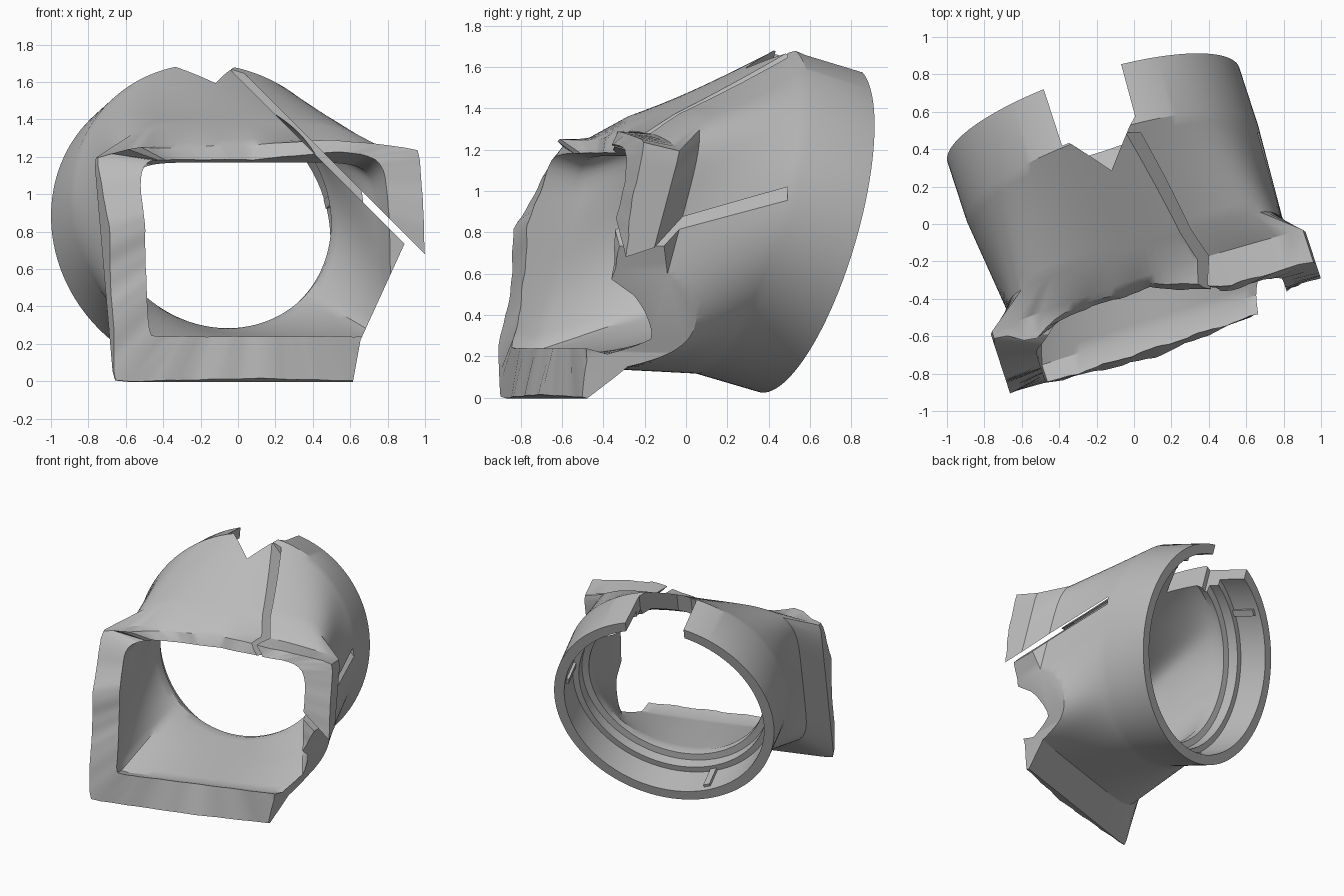
import bpy, bmesh, math
from mathutils import Vector, Matrix

if "Cube" in bpy.data.objects:
    bpy.data.objects.remove(bpy.data.objects["Cube"], do_unlink=True)

grey = bpy.data.materials.new("plain grey")
grey.use_nodes = True
grey.diffuse_color = (0.5, 0.5, 0.5, 1)
grey.node_tree.nodes["Principled BSDF"].inputs["Base Color"].default_value = (0.5, 0.5, 0.5, 1)

# Tilted frame of the duct: right, up and axis, with the origin at the rear rim
right = Vector((0.951, 0.31, 0)).normalized()
axis = Vector((-0.3, 0.92, -0.27))
axis = (axis - right * axis.dot(right)).normalized()
up = right.cross(axis)
origin = Vector((-0.217, 0.583, 0.815))
N = 128


def place(r, u, a):
    return origin + right * r + up * u + axis * a


def new_object(name, bm):
    bmesh.ops.recalc_face_normals(bm, faces=bm.faces)
    mesh = bpy.data.meshes.new(name)
    bm.to_mesh(mesh)
    bm.free()
    mesh.materials.append(grey)
    ob = bpy.data.objects.new(name, mesh)
    bpy.context.collection.objects.link(ob)
    return ob


def prism(name, outline, start, end, to_world):
    """Extrude a flat outline between two depths."""
    bm = bmesh.new()
    ends = [[bm.verts.new(to_world(p, q, d)) for p, q in outline] for d in (start, end)]
    for ring in ends:
        bm.faces.new(ring)
    for i in range(len(outline)):
        j = (i + 1) % len(outline)
        bm.faces.new((ends[0][i], ends[0][j], ends[1][j], ends[1][i]))
    return new_object(name, bm)


def circle(radius, a):
    return [(radius * math.cos(t), radius * math.sin(t), a) for t in angles]


def rounded_rect(left, wide, low, high, powers, depth, crown=0):
    """Rectangle section with own roundness above and below, and an arched top."""
    points = []
    for t in angles:
        c, s = math.cos(t), math.sin(t)
        power = powers[0] if s > 0 else powers[1]
        k = (abs(c) ** power + abs(s) ** power) ** (-1 / power)
        r = (left + wide) / 2 + (wide - left) / 2 * c * k
        u = (low + high) / 2 + (high - low) / 2 * s * k
        if s > 0:
            u += crown * s * k * (1 - (c * k) ** 2)
        points.append((r, u, depth(r, u) if callable(depth) else depth))
    return points


def blend(first, last, steps):
    """Straight loft sections strictly between two sections."""
    return [[tuple(Vector(p).lerp(Vector(q), i / steps)) for p, q in zip(first, last)]
            for i in range(1, steps)]


def broken_edge(r, u):
    """Uneven depth of the front opening."""
    knots = [(-1.2, -1.0), (-1.12, -1.0), (-0.9, -1.085), (-0.7, -1.08),
             (-0.31, -1.155), (0.12, -1.03), (0.5, -1.03)]
    a = knots[-1][1]
    for (u0, a0), (u1, a1) in zip(knots, knots[1:]):
        if u0 <= u <= u1:
            a = a0 + (a1 - a0) * (u - u0) / (u1 - u0)
    if u > -0.31:
        top = min(1, (u + 0.31) / 0.4)
        a -= top * 0.15 * min(1, max(0, r) / 0.4)
        a -= top * 0.09 * math.exp(-((r + 0.67) / 0.12) ** 2)
    if u < -1:
        a -= 0.07 * max(0, 1 - abs(r + 0.1) / 0.8)
    return a + 0.005 * math.sin(23 * r + 17 * u) + 0.002 * math.sin(61 * r - 47 * u)


angles = [2 * math.pi * i / N for i in range(N)]

# Duct shell: outside from rear to front, then back along the inside
collar = circle(0.82, -0.34)
shoulder = rounded_rect(-0.755, 0.785, -0.94, 0.34, (5, 7), -0.87)
throat = rounded_rect(-0.685, 0.69, -0.9, 0.095, (8, 50), -0.98)
lip = circle(0.652, -0.36)
sections = [
    circle(0.82, 0), collar, *blend(collar, shoulder, 10), shoulder,
    rounded_rect(-0.885, 0.885, -1.128, 0.12, (60, 60), -1.0, 0.1),
    rounded_rect(-0.885, 0.885, -1.128, 0.112, (60, 60), broken_edge, 0.065),
    rounded_rect(-0.685, 0.69, -0.9, 0.095, (8, 50), broken_edge),
    throat, *blend(throat, lip, 12), lip,
    circle(0.652, -0.31), circle(0.70, -0.30),
    circle(0.70, -0.22), circle(0.745, -0.22), circle(0.745, 0)]
bm = bmesh.new()
rings = [[bm.verts.new(place(*p)) for p in s] for s in sections]
for k, ring in enumerate(rings):
    following = rings[(k + 1) % len(rings)]
    for i in range(N):
        j = (i + 1) % N
        bm.faces.new((ring[i], ring[j], following[j], following[i]))
duct = new_object("duct_shell", bm)


# Cutters: top notch, diagonal slit and the missing lower corner
def from_plan(r, a, u):
    return place(r, u, a)


def from_front(x, z, y):
    return Vector((x, y, z))


cutters = [
    prism("notch_cutter", [(-0.21, 0.1), (-0.21, -0.33), (-0.17, -0.33), (0, -0.51),
                           (0.21, -0.3), (0.23, 0.1)], 0.3, 1.2, from_plan),
    prism("slit_cutter", [(-0.4, 2.025), (1.4, 0.225), (1.4, 0.28), (-0.4, 2.08)],
          -1.5, 0.49, from_front),
    prism("corner_cutter", [(0.6, -0.2), (0.615, 0), (0.655, 0.22), (0.895, 0.745),
                            (1.4, 0.24), (1.4, -0.2)], -1.5, 1.0, from_front)]
bpy.context.view_layer.objects.active = duct
for cutter in cutters:
    cutter.hide_render = True
    mod = duct.modifiers.new(cutter.name, "BOOLEAN")
    mod.operation = "DIFFERENCE"
    mod.solver = "EXACT"
    mod.object = cutter
    bpy.ops.object.modifier_apply(modifier=mod.name)
    bpy.data.objects.remove(cutter, do_unlink=True)

bpy.ops.object.select_all(action="DESELECT")
duct.select_set(True)
bpy.ops.object.shade_smooth_by_angle(angle=math.radians(30))

# Small locking ribs inside the rear collar
for n, degrees in enumerate((10, 130, 250)):
    t = math.radians(degrees)
    outward = right * math.cos(t) + up * math.sin(t)
    side = axis.cross(outward)
    bm = bmesh.new()
    bmesh.ops.create_cube(bm, size=1)
    basis = Matrix((outward, side, axis)).transposed().to_4x4()
    bmesh.ops.transform(bm, verts=bm.verts, matrix=Matrix.Translation(
        origin + outward * 0.74 - axis * 0.13) @ basis @ Matrix.Diagonal((0.03, 0.05, 0.18, 1)))
    new_object(f"collar_rib_{n + 1}", bm)
